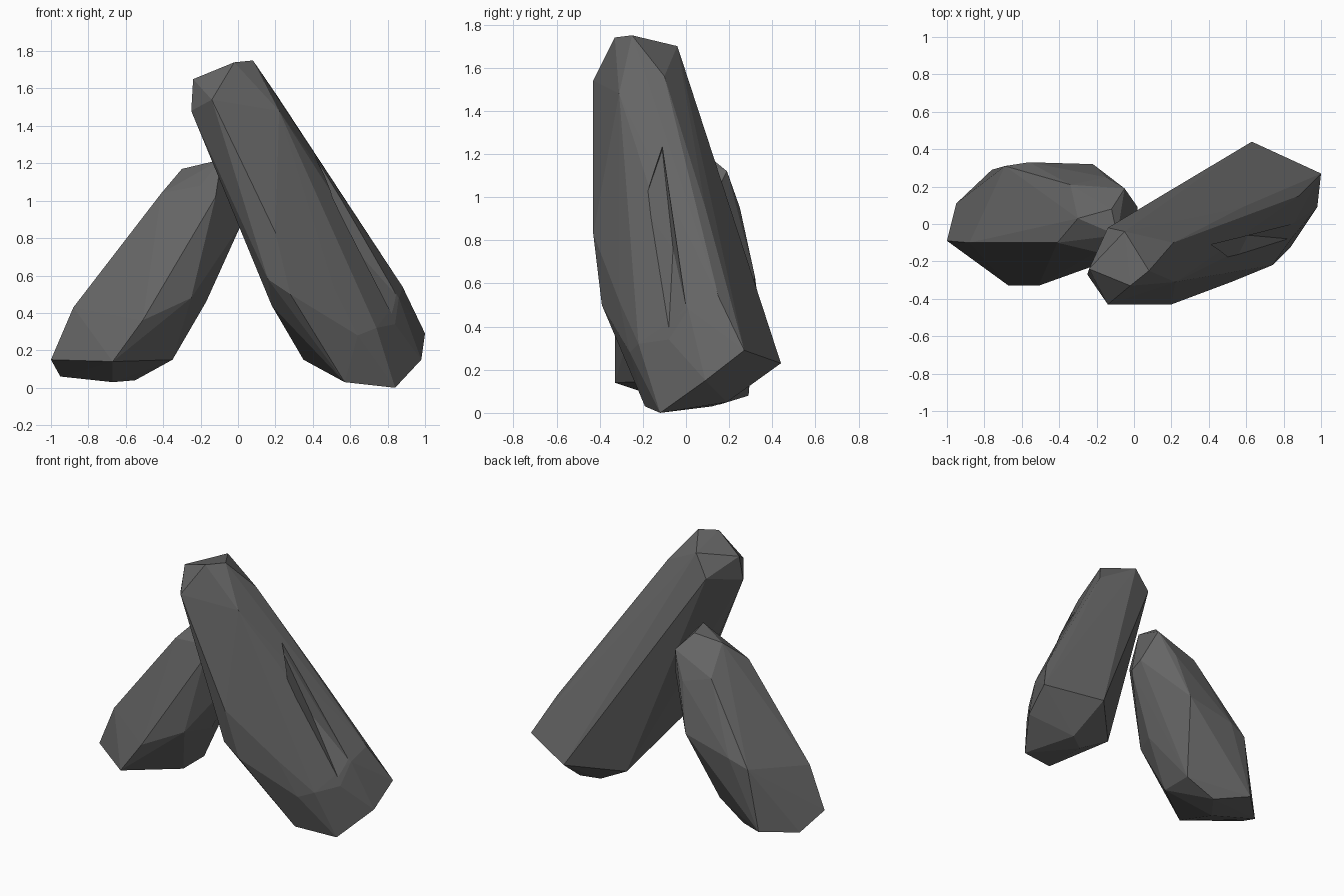
import bpy, bmesh

stone_mat = bpy.data.materials.new("dark_stone")
stone_mat.diffuse_color = (0.13, 0.13, 0.13, 1)


def hull(name, points):
    """Faceted stone: convex hull around a few corner points."""
    bm = bmesh.new()
    for p in points:
        bm.verts.new(p)
    res = bmesh.ops.convex_hull(bm, input=bm.verts[:])
    junk = {v for v in res["geom_interior"] + res["geom_unused"]
            if isinstance(v, bmesh.types.BMVert) and v.is_valid}
    bmesh.ops.delete(bm, geom=list(junk), context='VERTS')
    bmesh.ops.recalc_face_normals(bm, faces=bm.faces[:])
    me = bpy.data.meshes.new(name)
    bm.to_mesh(me)
    bm.free()
    me.materials.append(stone_mat)
    ob = bpy.data.objects.new(name, me)
    bpy.context.collection.objects.link(ob)
    return ob


# Tall leaning stone
tall = hull("tall_stone", [
    (0.08, -0.25, 1.75), (-0.02, -0.33, 1.74), (-0.24, -0.24, 1.65),
    (-0.14, -0.43, 1.54), (-0.25, -0.27, 1.48), (-0.05, -0.04, 1.70),
    (-0.14, -0.02, 1.55), (0.21, -0.10, 1.56), (0.22, -0.31, 1.48),
    (0.20, -0.43, 0.83), (0.16, -0.38, 0.58), (0.28, -0.39, 0.50),
    (0.18, -0.24, 0.44), (0.35, 0.15, 0.15), (0.57, -0.19, 0.03),
    (0.57, 0.12, 0.03), (0.68, 0.19, 0.05), (0.84, -0.12, 0.0),
    (0.98, 0.09, 0.15), (1.0, 0.27, 0.29), (0.63, 0.44, 0.23),
    (0.64, -0.26, 0.28), (0.74, -0.22, 0.32), (0.84, -0.08, 0.34),
    (0.86, 0.01, 0.48), (0.88, 0.15, 0.54), (0.58, 0.09, 0.95),
    (0.52, -0.31, 0.52)])

# Shallow groove along its upper right side
groove_floor = [(0.39, -0.11, 1.22), (0.61, -0.06, 0.76), (0.85, 0.0, 0.49),
                (0.83, -0.08, 0.38), (0.54, -0.20, 0.96)]
groove = hull("groove_cutter", groove_floor +
              [(x + 0.4, y, z + 0.22) for x, y, z in groove_floor])
groove.hide_render = True
groove.hide_set(True)
cut = tall.modifiers.new("groove", 'BOOLEAN')
cut.operation = 'DIFFERENCE'
cut.solver = 'EXACT'
cut.object = groove

# Shorter stone it rests against
hull("short_stone", [
    (-1.0, -0.09, 0.15), (-0.95, 0.11, 0.06), (-0.76, 0.29, 0.08),
    (-0.88, -0.10, 0.43), (-0.67, -0.33, 0.14), (-0.35, -0.10, 0.15),
    (-0.35, 0.13, 0.15), (-0.51, -0.33, 0.36), (-0.25, -0.23, 0.48),
    (-0.67, 0.0, 0.03), (-0.55, 0.16, 0.04), (-0.41, -0.10, 1.04),
    (-0.12, -0.19, 1.02), (-0.20, -0.15, 1.08), (-0.30, 0.03, 1.17),
    (-0.09, -0.06, 1.22), (-0.12, 0.08, 1.21), (-0.34, 0.21, 1.0),
    (-0.05, 0.19, 1.12), (-0.15, 0.25, 0.95), (-0.22, 0.32, 0.63),
    (-0.56, 0.33, 0.55), (-0.69, 0.31, 0.50), (-0.17, -0.05, 0.46),
    (0.02, 0.0, 0.88), (0.02, 0.09, 0.92)])
